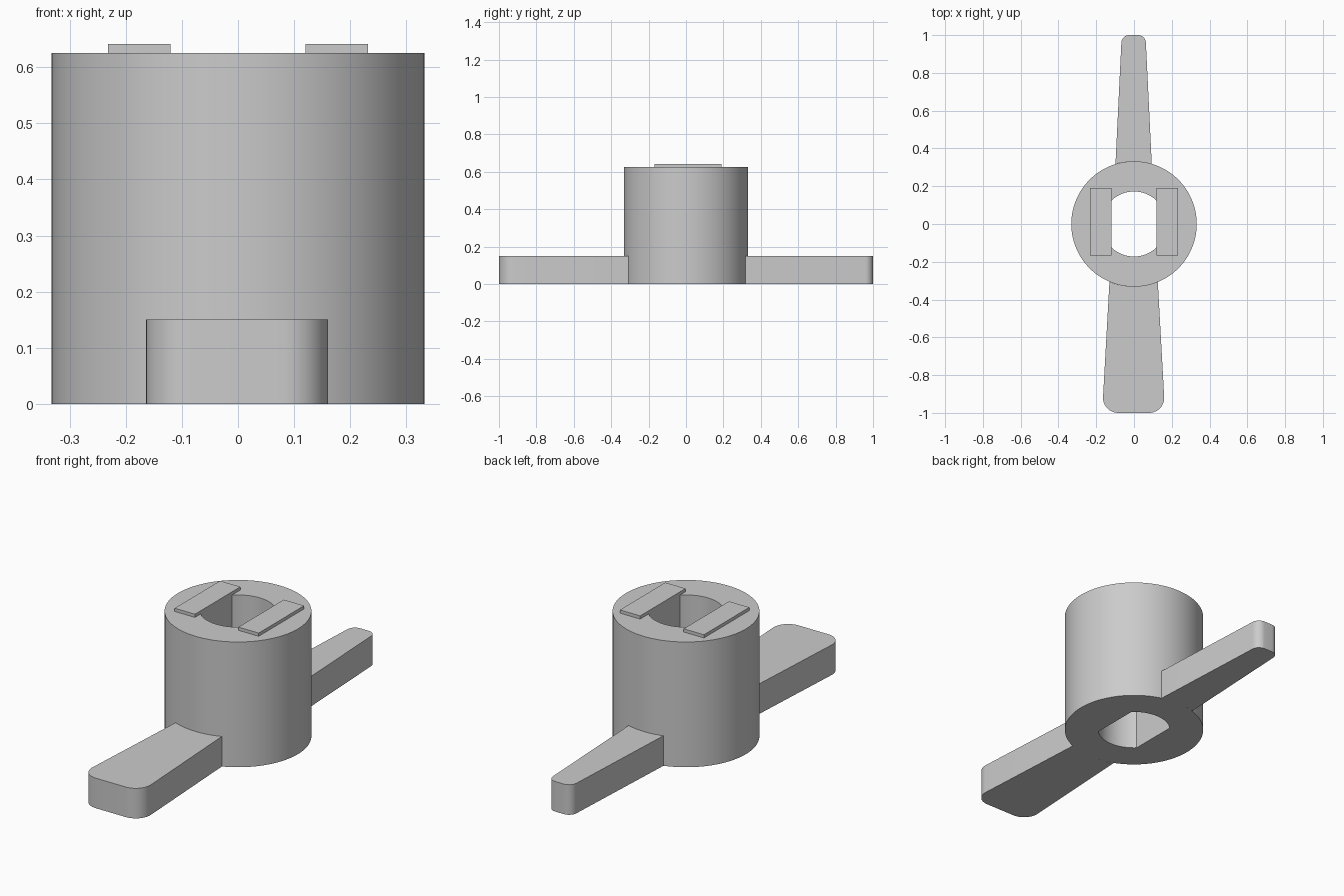
import bpy, bmesh
from math import sin, cos, acos, asin, pi, radians

cube = bpy.data.objects.get("Cube")
if cube:
    bpy.data.objects.remove(cube, do_unlink=True)

HUB_R, HUB_H = 0.332, 0.625
BORE_R, FLAT_X = 0.172, 0.12
ARM_H, ARM_X = 0.15, -0.002

grey = bpy.data.materials.new("plain grey")
grey.use_nodes = True
grey.diffuse_color = (0.6, 0.6, 0.6, 1)
grey.node_tree.nodes["Principled BSDF"].inputs["Base Color"].default_value = (0.6, 0.6, 0.6, 1)


def arc(cx, cy, r, start, end, steps):
    """Points along an arc, angles in radians."""
    return [(cx + r * cos(start + (end - start) * i / steps),
             cy + r * sin(start + (end - start) * i / steps)) for i in range(steps + 1)]


def prism(name, loops, z0, z1):
    """Extrude closed outlines (outer first, then holes) from z0 to z1."""
    bm = bmesh.new()
    edges = []
    for loop in loops:
        verts = [bm.verts.new((x, y, z0)) for x, y in loop]
        edges += [bm.edges.new((verts[i - 1], verts[i])) for i in range(len(verts))]
    bmesh.ops.triangle_fill(bm, edges=edges, use_beauty=True)
    result = bmesh.ops.extrude_face_region(bm, geom=bm.faces[:], use_keep_orig=True)
    top = [g for g in result["geom"] if isinstance(g, bmesh.types.BMVert)]
    bmesh.ops.translate(bm, verts=top, vec=(0, 0, z1 - z0))
    bmesh.ops.recalc_face_normals(bm, faces=bm.faces[:])
    mesh = bpy.data.meshes.new(name)
    bm.to_mesh(mesh)
    bm.free()
    mesh.materials.append(grey)
    obj = bpy.data.objects.new(name, mesh)
    bpy.context.collection.objects.link(obj)
    bpy.ops.object.select_all(action="DESELECT")
    obj.select_set(True)
    bpy.context.view_layer.objects.active = obj
    bpy.ops.object.shade_smooth_by_angle(angle=radians(30))
    return obj


# Hub with a double-flatted through bore
a = acos(FLAT_X / BORE_R)
outer = arc(0, 0, HUB_R, 0, 2 * pi, 96)[:-1]
bore = arc(0, 0, BORE_R, a, pi - a, 24) + arc(0, 0, BORE_R, pi + a, 2 * pi - a, 24)
prism("hub", [outer, bore], 0, HUB_H)


# Tapered arms with rounded tips, rooted on the hub wall
def arm(name, side, root_half, tip_half, radius):
    c = tip_half - radius
    spread = asin(root_half / HUB_R)
    outline = arc(c, 1 - radius, radius, 0, pi / 2, 10)
    outline += arc(-c, 1 - radius, radius, pi / 2, pi, 10)
    outline += arc(0, 0, HUB_R, pi / 2 + spread, pi / 2 - spread, 12)
    prism(name, [[(x + ARM_X, y * side) for x, y in outline]], 0, ARM_H)


arm("back_arm", 1, 0.096, 0.065, 0.042)
arm("front_arm", -1, 0.128, 0.162, 0.08)

# Raised pads on the hub top, beside the bore
for name, s in (("left_pad", 1), ("right_pad", -1)):
    prism(name, [[(s * FLAT_X, -0.168), (s * 0.232, -0.168),
                  (s * 0.232, 0.19), (s * FLAT_X, 0.19)]], HUB_H, 0.641)
